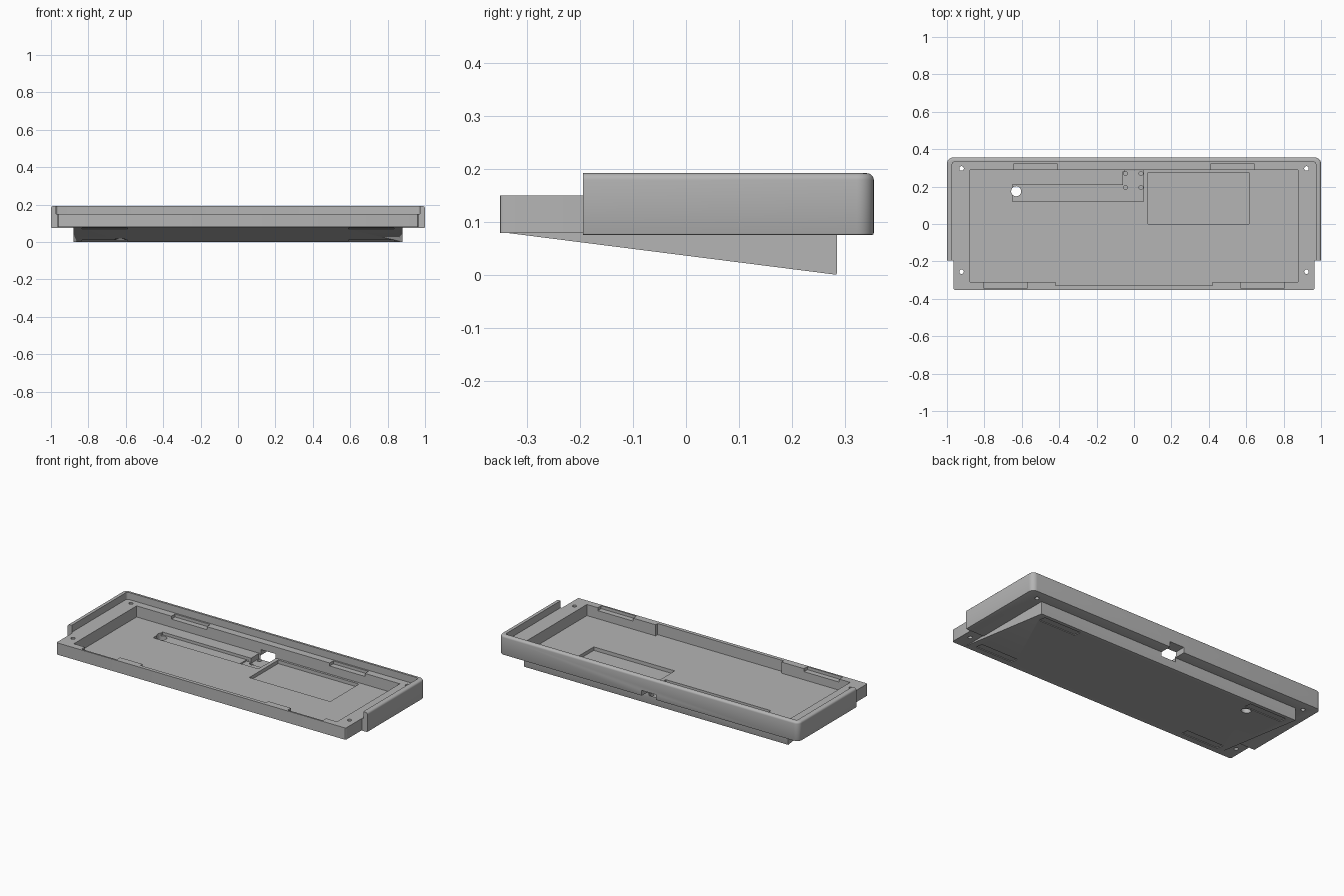
import bpy, bmesh, math
from mathutils import Matrix

if "Cube" in bpy.data.objects:
    bpy.data.objects.remove(bpy.data.objects["Cube"])

grey = bpy.data.materials.new("case grey")
grey.use_nodes = True
colour = (0.46, 0.46, 0.46, 1)
grey.diffuse_color = colour
grey.node_tree.nodes["Principled BSDF"].inputs["Base Color"].default_value = colour


def add_object(name, bm):
    mesh = bpy.data.meshes.new(name)
    bmesh.ops.recalc_face_normals(bm, faces=bm.faces)
    bm.to_mesh(mesh)
    bm.free()
    mesh.materials.append(grey)
    obj = bpy.data.objects.new(name, mesh)
    bpy.context.collection.objects.link(obj)
    return obj


def box_mesh(x, y, z):
    bm = bmesh.new()
    bmesh.ops.create_cube(bm, size=1)
    for v in bm.verts:
        for axis, (low, high) in enumerate((x, y, z)):
            v.co[axis] = low if v.co[axis] < 0 else high
    return bm


def bevel(bm, rule, width, segments):
    edges = [e for e in bm.edges if rule(*(v.co for v in e.verts))]
    bmesh.ops.bevel(bm, geom=edges, offset=width, segments=segments,
                    profile=0.5, affect='EDGES')


def box(name, x, y, z):
    return add_object(name, box_mesh(x, y, z))


def cylinder(name, x, y, radius, low, high):
    bm = bmesh.new()
    bmesh.ops.create_cone(bm, cap_ends=True, segments=24, radius1=radius, radius2=radius,
                          depth=high - low,
                          matrix=Matrix.Translation((x, y, (low + high) / 2)))
    return add_object(name, bm)


def combine(target, tool, operation):
    mod = target.modifiers.new(operation, 'BOOLEAN')
    mod.operation = operation
    mod.solver = 'EXACT'
    mod.object = tool
    graph = bpy.context.evaluated_depsgraph_get()
    result = bpy.data.meshes.new_from_object(target.evaluated_get(graph))
    target.modifiers.clear()
    target.data = result
    bpy.data.objects.remove(tool)


def upright(a, b):
    return abs(a.x - b.x) < 1e-4 and abs(a.y - b.y) < 1e-4


# Outer surround with rounded back corners and a soft top edge
TOP, BASE, FRONT = 0.192, 0.075, -0.195
bm = box_mesh((-1, 1), (FRONT, 0.355), (BASE, TOP))
bevel(bm, lambda a, b: upright(a, b) and a.y > 0.3, 0.032, 8)
bevel(bm, lambda a, b: min(a.z, b.z) > TOP - 1e-4 and max(a.y, b.y) > FRONT + 0.01, 0.013, 5)
bevel(bm, lambda a, b: max(a.z, b.z) < BASE + 1e-4 and max(a.y, b.y) > FRONT + 0.01, 0.004, 2)
body = add_object("keyboard_case", bm)

# Front slab, trimmed to the rim height below
bm = box_mesh((-0.965, 0.965), (-0.352, 0.3), (0.079, 0.18))
bevel(bm, lambda a, b: upright(a, b) and a.y < 0, 0.008, 3)
combine(body, add_object("slab", bm), 'UNION')

# Tilted wedge underneath
bm = bmesh.new()
side = [bm.verts.new((-0.88, y, z)) for y, z in
        ((-0.345, 0.08), (0.285, 0.0), (0.285, 0.12), (-0.345, 0.12))]
face = bm.faces.new(side)
moved = bmesh.ops.extrude_face_region(bm, geom=[face])["geom"]
bmesh.ops.translate(bm, vec=(1.76, 0, 0), verts=[g for g in moved if isinstance(g, bmesh.types.BMVert)])
bevel(bm, lambda a, b: a.y > 0.2 and b.y > 0.2 and max(a.z, b.z) < 0.01, 0.003, 2)
combine(body, add_object("wedge", bm), 'UNION')

# Recess inside the surround, above the rim
bm = box_mesh((-0.972, 0.972), (-0.6, 0.332), (0.15, 0.4))
bevel(bm, lambda a, b: upright(a, b) and a.y > 0, 0.012, 4)
cutters = [add_object("rim_recess", bm)]

# Main tray and its wider front bay
FLOOR = 0.083
cutters += [box("tray", (-0.878, 0.878), (-0.31, 0.288), (FLOOR, 0.3)),
            box("front_bay", (-0.42, 0.42), (-0.33, -0.2), (FLOOR, 0.31))]

# Battery pocket, cable channel and connector board pocket
cutters += [box("battery_pocket", (0.075, 0.615), (0.0, 0.275), (0.062, 0.2)),
            box("cable_channel", (-0.65, -0.05), (0.12, 0.21), (0.066, 0.21)),
            box("board_pocket", (-0.09, 0.05), (0.121, 0.209), (0.058, 0.22)),
            box("board_bay", (-0.06, 0.052), (0.19, 0.282), (0.052, 0.23)),
            box("port", (-0.048, 0.048), (0.25, 0.4), (0.05, 0.108))]

# Reset hole and small blind screw holes
cutters.append(cylinder("reset_hole", -0.63, 0.175, 0.027, -0.1, 0.2))
for x in (-0.045, 0.038):
    for y in (0.195, 0.27):
        cutters.append(cylinder("board_screw", x, y, 0.011, 0.035, 0.2))

# Mirrored clip notches, corner screw holes and foot recesses
tilt = -math.atan2(0.08, 0.63)
for s in (-1, 1):
    def span(a, b):
        return tuple(sorted((s * a, s * b)))
    cutters.append(box("front_clip", span(0.57, 0.805), (-0.342, -0.3), (0.132, 0.2)))
    cutters.append(box("back_clip", span(0.41, 0.645), (0.27, 0.322), (0.132, 0.2)))
    for y in (-0.255, 0.297):
        cutters.append(cylinder("corner_screw", s * 0.922, y, 0.012, -0.1, 0.3))
    for y in (-0.285, 0.235):
        foot = box_mesh(span(0.59, 0.835), (-0.025, 0.025), (-0.004, 0.004))
        height = 0.08 + (y + 0.345) * math.tan(tilt)
        foot.transform(Matrix.Translation((0, y, height)) @ Matrix.Rotation(tilt, 4, 'X'))
        cutters.append(add_object("foot_recess", foot))

for cutter in cutters:
    combine(body, cutter, 'DIFFERENCE')

# Smooth the rounded edges only
bpy.ops.object.select_all(action='DESELECT')
body.select_set(True)
bpy.context.view_layer.objects.active = body
bpy.ops.object.shade_smooth_by_angle(angle=math.radians(30))
